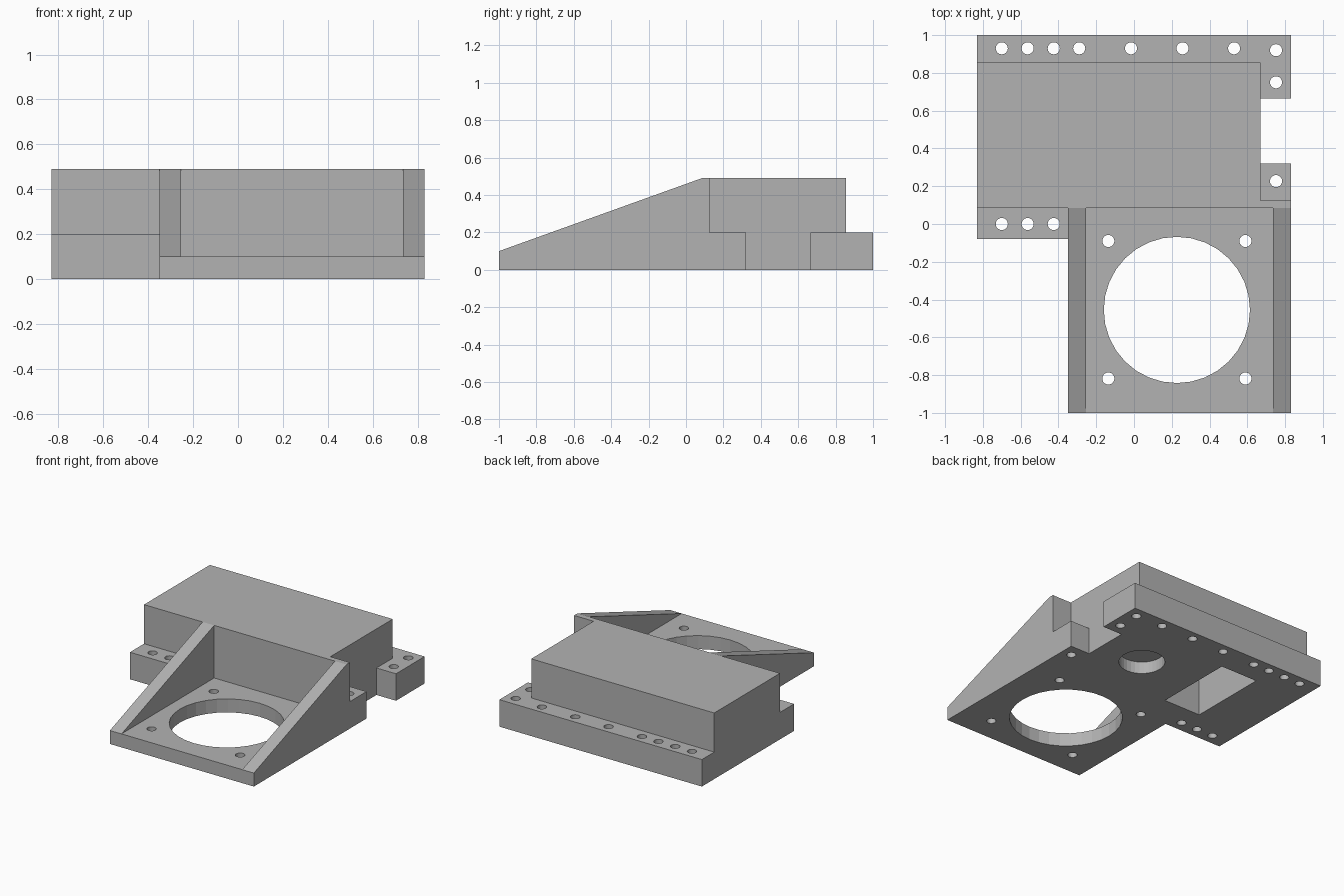
import bpy, bmesh, math
from mathutils import Matrix, Vector

old = bpy.data.objects.get("Cube")
if old:
    bpy.data.objects.remove(old, do_unlink=True)

GREY = (0.45, 0.45, 0.45, 1.0)
grey = bpy.data.materials.new("plain_grey")
grey.use_nodes = True
grey.diffuse_color = GREY
grey.node_tree.nodes["Principled BSDF"].inputs["Base Color"].default_value = GREY


def add_prism(bm, points, offset):
    """Close a planar outline and extrude it along offset."""
    face = bm.faces.new([bm.verts.new(p) for p in points])
    grown = bmesh.ops.extrude_face_region(bm, geom=[face])["geom"]
    moved = [v for v in grown if isinstance(v, bmesh.types.BMVert)]
    bmesh.ops.translate(bm, verts=moved, vec=Vector(offset))
    bmesh.ops.recalc_face_normals(bm, faces=bm.faces)


def add_cylinder(bm, x, y, radius, bottom, top, sides):
    bmesh.ops.create_cone(
        bm, cap_ends=True, segments=sides, radius1=radius, radius2=radius,
        depth=top - bottom, matrix=Matrix.Translation((x, y, (bottom + top) / 2)))


def make_object(name, bm):
    mesh = bpy.data.meshes.new(name)
    bm.to_mesh(mesh)
    bm.free()
    mesh.materials.append(grey)
    obj = bpy.data.objects.new(name, mesh)
    bpy.context.collection.objects.link(obj)
    return obj


def plate(name, outline, height):
    bm = bmesh.new()
    add_prism(bm, [(x, y, 0) for x, y in outline], (0, 0, height))
    return make_object(name, bm)


def rect(x0, x1, y0, y1):
    return [(x0, y0), (x1, y0), (x1, y1), (x0, y1)]


# Main dimensions
SIDE, INNER = 0.83, 0.67
FRONT, BACK = 0.085, 0.855
SHOULDER = 0.125
TOP, FLANGE, FLOOR = 0.49, 0.2, 0.1
WALL = 0.095
DUCT_LEFT = -0.35

# Tall housing with a shoulder behind the right-hand gusset
housing = plate("housing", [
    (-SIDE, FRONT), (SIDE, FRONT), (SIDE, SHOULDER),
    (INNER, SHOULDER), (INNER, BACK), (-SIDE, BACK)], TOP)

# Mounting flanges
back_flange = plate("back_flange", [
    (-SIDE, BACK), (INNER, BACK), (INNER, 0.665),
    (SIDE, 0.665), (SIDE, 1), (-SIDE, 1)], FLANGE)
front_flange = plate("front_flange", rect(-SIDE, DUCT_LEFT, -0.08, FRONT), FLANGE)
side_tab = plate("side_tab", rect(INNER, SIDE, SHOULDER, 0.32), FLANGE)

# Fan plate and its sloping gussets
fan_plate = plate("fan_plate", rect(DUCT_LEFT, SIDE, -1, FRONT), FLOOR)
for name, x in (("right_gusset", DUCT_LEFT), ("left_gusset", SIDE - WALL)):
    bm = bmesh.new()
    add_prism(bm, [(x, -1, FLOOR), (x, FRONT, FLOOR), (x, FRONT, TOP)], (WALL, 0, 0))
    make_object(name, bm)

# Hole cutters: screw holes, fan opening, underside recess and pocket
bm = bmesh.new()
screws = [(x, 0.93) for x in (-0.7, -0.563, -0.425, -0.29, -0.016, 0.257, 0.53)]
screws += [(x, 0) for x in (-0.7, -0.563, -0.425)]
screws += [(0.752, y) for y in (0.92, 0.75, 0.227)]
screws += [(x, y) for x in (-0.136, 0.59) for y in (-0.09, -0.818)]
for x, y in screws:
    add_cylinder(bm, x, y, 0.032, -0.1, 0.6, 24)
add_cylinder(bm, 0.227, -0.455, 0.387, -0.1, 0.6, 32)
add_cylinder(bm, 0.32, 0.465, 0.158, -0.1, 0.09, 32)
add_prism(bm, [(x, y, -0.1) for x, y in rect(-0.446, -0.14, 0.163, 0.77)], (0, 0, 0.5))
cutter = make_object("hole_cutter", bm)
cutter.hide_render = True

for part in (housing, back_flange, front_flange, side_tab, fan_plate):
    cut = part.modifiers.new("holes", "BOOLEAN")
    cut.operation = "DIFFERENCE"
    cut.solver = "EXACT"
    cut.object = cutter
    bpy.context.view_layer.objects.active = part
    bpy.ops.object.modifier_apply(modifier=cut.name)

bpy.data.objects.remove(cutter, do_unlink=True)
